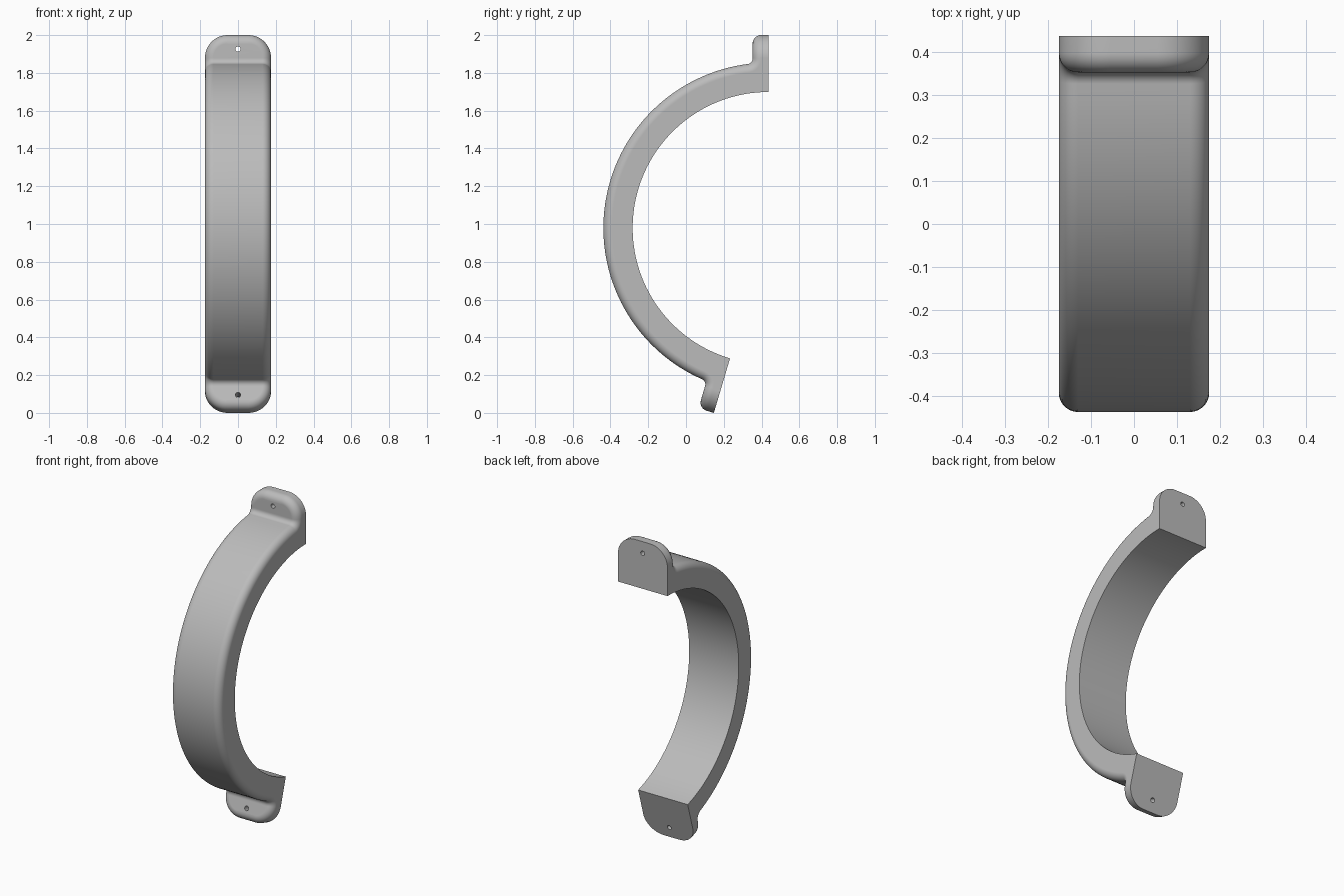
import bpy, bmesh
from math import sin, cos, pi, atan2, sqrt, radians
from mathutils import Vector, Matrix

default = bpy.data.objects.get("Cube")
if default:
    bpy.data.objects.remove(default, do_unlink=True)

CENTRE_Y, CENTRE_Z = 0.4375, 0.979   # axis of the arc
SWEEP = radians(163.5)               # top end is at 0, bottom end at SWEEP
INNER, OUTER, TIP = 0.72, 0.875, 1.021
HALF_W, TAB, FILLET = 0.175, 0.085, 0.03
ROUND, CORNER = 0.045, 0.12          # rim rounding, tab corner radius
HOLE_U, HOLE_R = 0.947, 0.014
CORNER_STEPS, FILLET_STEPS, ARC_STEPS, RIM_STEPS = 12, 8, 72, 8


def axes(end):
    """Outward and inward-to-band directions at an end of the arc."""
    a, s = (0, 1) if end == 0 else (SWEEP, -1)
    return Vector((0, -sin(a), cos(a))), Vector((0, -s * cos(a), -s * sin(a)))


def on_end(end, x, u, v):
    out, fwd = axes(end)
    return Vector((x, CENTRE_Y, CENTRE_Z)) + out * u + fwd * v


def on_arc(x, radius, a):
    return Vector((x, CENTRE_Y - radius * sin(a), CENTRE_Z + radius * cos(a)))


def corner(end, t, v):
    """Rounded corner of a tab, from the tip to the side."""
    pts = []
    for i in range(CORNER_STEPS + 1):
        a = pi / 2 * (1 - i / CORNER_STEPS)
        pts.append(on_end(end, HALF_W - CORNER + (CORNER - t) * cos(a),
                          TIP - CORNER + (CORNER - t) * sin(a), v))
    return pts


FIL_V = TAB + FILLET
FIL_U = sqrt((OUTER + FILLET) ** 2 - FIL_V ** 2)
JOIN = atan2(FIL_V, FIL_U)


def fillet(end, t, d):
    """Hollow curve between a tab and the band."""
    pts = []
    for i in range(FILLET_STEPS + 1):
        a = -pi / 2 + (JOIN - pi / 2) * i / FILLET_STEPS
        r = FILLET + d
        pts.append(on_end(end, HALF_W - t, FIL_U + r * cos(a), FIL_V + r * sin(a)))
    return pts


def rim(t, d):
    """Half outline, inset by t from the side and sunk by d from the front."""
    band = [on_arc(HALF_W - t, OUTER - d, JOIN + (SWEEP - 2 * JOIN) * i / ARC_STEPS)
            for i in range(1, ARC_STEPS)]
    return (corner(0, t, TAB - d) + fillet(0, t, d) + band
            + fillet(1, t, d)[::-1] + corner(1, t, TAB - d)[::-1])


bm = bmesh.new()


def both(points):
    """Make the points on the left side and their mirror on the right."""
    return [[bm.verts.new((s * p.x, p.y, p.z)) for p in points] for s in (1, -1)]


def strip(a, b):
    for i in range(len(a) - 1):
        bm.faces.new((a[i], a[i + 1], b[i + 1], b[i]))


# Rounded rim and front surface
rings = []
for k in range(RIM_STEPS + 1):
    a = pi / 2 * k / RIM_STEPS
    rings.append(both(rim(ROUND * (1 - cos(a)), ROUND * (1 - sin(a)))))
for outer_ring, inner_ring in zip(rings, rings[1:]):
    for side in (0, 1):
        strip(outer_ring[side], inner_ring[side])
    for end in (0, -1):
        bm.faces.new((outer_ring[0][end], outer_ring[1][end],
                      inner_ring[1][end], inner_ring[0][end]))
strip(rings[-1][0], rings[-1][1])

# Inner surface of the band
inner = both([on_arc(HALF_W, INNER, SWEEP * i / ARC_STEPS) for i in range(ARC_STEPS + 1)])
strip(inner[0], inner[1])

# Flat mounting faces and tab edges
backs = [both(corner(end, 0, 0)) for end in (0, 1)]
edge = rings[0]
n = CORNER_STEPS + 1
for end, back in enumerate(backs):
    pick = 0 if end == 0 else -1
    fronts = [edge[s][:n] if end == 0 else edge[s][::-1][:n] for s in (0, 1)]
    for s in (0, 1):
        strip(fronts[s], back[s])
    bm.faces.new((fronts[0][0], fronts[1][0], back[1][0], back[0][0]))
    bm.faces.new([inner[0][pick]] + back[0][::-1] + back[1] + [inner[1][pick]])

# Flat side walls
for s in (0, 1):
    bm.faces.new(edge[s][n - 1:len(edge[s]) - n + 1]
                 + [backs[1][s][-1]] + inner[s][::-1] + [backs[0][s][-1]])

bmesh.ops.recalc_face_normals(bm, faces=bm.faces)
mesh = bpy.data.meshes.new("curved_handle")
bm.to_mesh(mesh)
bm.free()
handle = bpy.data.objects.new("curved_handle", mesh)
bpy.context.collection.objects.link(handle)

grey = bpy.data.materials.new("plain_grey")
grey.use_nodes = True
colour = (0.5, 0.5, 0.5, 1)
grey.diffuse_color = colour
grey.node_tree.nodes["Principled BSDF"].inputs["Base Color"].default_value = colour
mesh.materials.append(grey)

# Screw holes through the tabs
for end in (0, 1):
    out, fwd = axes(end)
    turn = Vector((0, 0, 1)).rotation_difference(fwd).to_matrix().to_4x4()
    bpy.ops.mesh.primitive_cylinder_add(vertices=24, radius=HOLE_R, depth=0.4)
    cutter = bpy.context.object
    cutter.name = "hole_cutter"
    cutter.hide_render = True
    cutter.data.materials.append(grey)
    cutter.matrix_world = Matrix.Translation(on_end(end, 0, HOLE_U, 0)) @ turn
    bpy.context.view_layer.update()
    cut = handle.modifiers.new("screw_hole", "BOOLEAN")
    cut.operation = "DIFFERENCE"
    cut.solver = "EXACT"
    cut.object = cutter
    bpy.ops.object.select_all(action="DESELECT")
    handle.select_set(True)
    bpy.context.view_layer.objects.active = handle
    bpy.ops.object.modifier_apply(modifier=cut.name)
    bpy.data.objects.remove(cutter, do_unlink=True)

# Smooth curves with crisp flat walls
bpy.ops.object.shade_smooth_by_angle(angle=radians(30))
weighted = handle.modifiers.new("even_shading", "WEIGHTED_NORMAL")
weighted.keep_sharp = True
